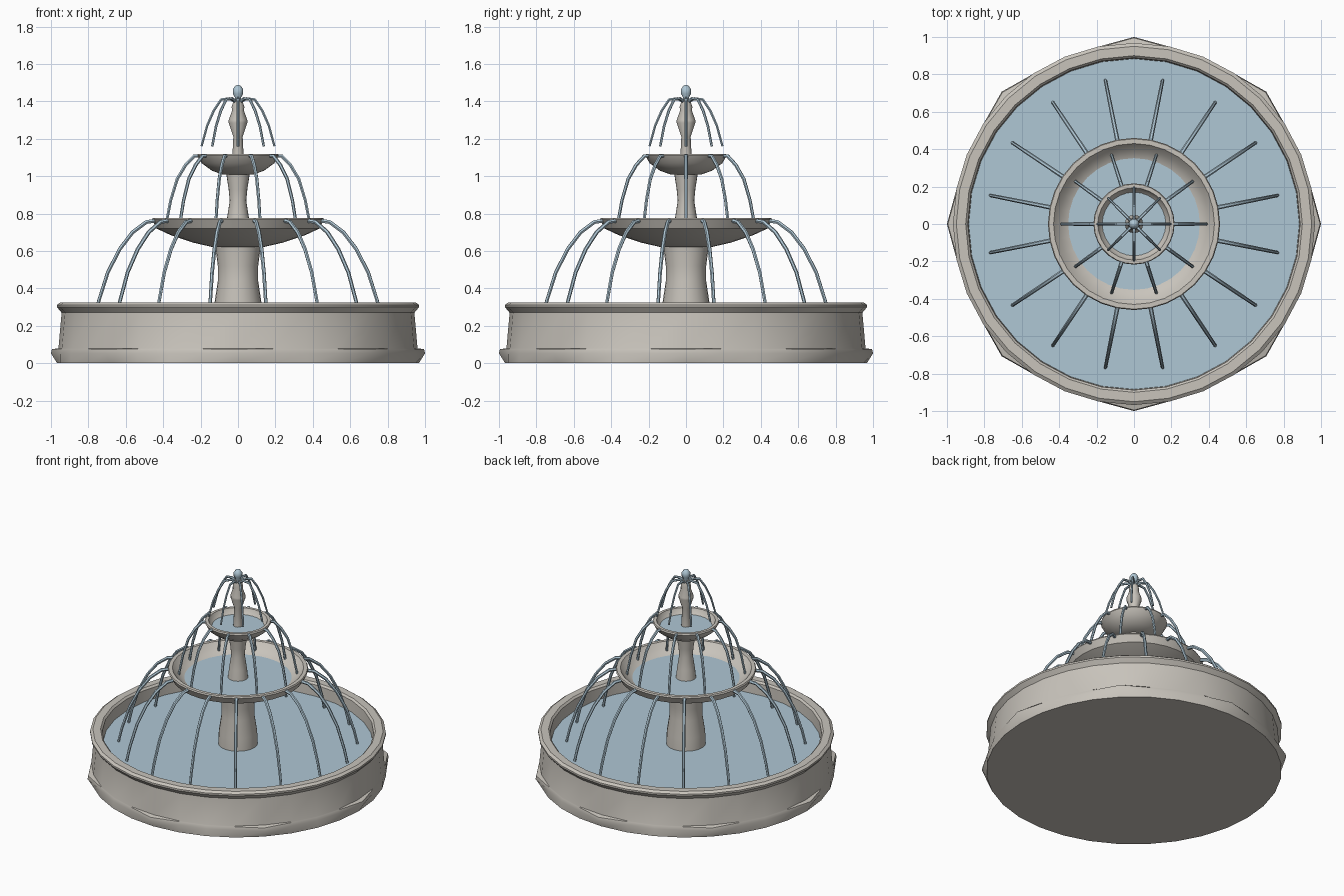
import bpy, bmesh, math

cube = bpy.data.objects.get("Cube")
if cube:
    bpy.data.objects.remove(cube, do_unlink=True)


def make_material(name, rgb):
    mat = bpy.data.materials.new(name)
    mat.use_nodes = True
    mat.diffuse_color = (*rgb, 1)
    mat.node_tree.nodes["Principled BSDF"].inputs["Base Color"].default_value = (*rgb, 1)
    return mat


stone = make_material("pale stone", (0.58, 0.55, 0.50))
water = make_material("pale blue water", (0.43, 0.57, 0.66))


def finish(obj, angle):
    bpy.ops.object.select_all(action="DESELECT")
    obj.select_set(True)
    bpy.context.view_layer.objects.active = obj
    bpy.ops.object.shade_smooth_by_angle(angle=math.radians(angle))


def lathe(name, profile, mat, sides=32, bumps=(), angle=35):
    """Turn (radius, height) points about z, closing both ends.
    Rings listed in bumps are pushed out at every eighth of a turn."""
    bm = bmesh.new()
    rings = []
    for row, (r, z) in enumerate(profile):
        ring = []
        for i in range(sides):
            a = math.tau * i / sides
            rr = r + (0.033 if row in bumps and i % (sides // 8) == 0 else 0)
            ring.append(bm.verts.new((rr * math.cos(a), rr * math.sin(a), z)))
        rings.append(ring)
    for low, high in zip(rings, rings[1:]):
        for i in range(sides):
            j = (i + 1) % sides
            bm.faces.new((low[i], low[j], high[j], high[i]))
    bm.faces.new(rings[0][::-1])
    bm.faces.new(rings[-1])
    bmesh.ops.recalc_face_normals(bm, faces=bm.faces)
    mesh = bpy.data.meshes.new(name)
    bm.to_mesh(mesh)
    bm.free()
    mesh.materials.append(mat)
    obj = bpy.data.objects.new(name, mesh)
    bpy.context.collection.objects.link(obj)
    finish(obj, angle)
    return obj


def streams(name, path, count, offset, thickness):
    """Ring of falling jets that follow one (radius, height) path."""
    curve = bpy.data.curves.new(name, "CURVE")
    curve.dimensions = "3D"
    curve.bevel_depth = thickness
    curve.bevel_resolution = 1
    curve.use_fill_caps = True
    for k in range(count):
        a = math.tau * (k + offset) / count
        spline = curve.splines.new("POLY")
        spline.points.add(len(path) - 1)
        for i, (point, (r, z)) in enumerate(zip(spline.points, path)):
            point.co = (r * math.cos(a), r * math.sin(a), z, 1)
            point.radius = 1 - 0.25 * i / (len(path) - 1)
    curve.materials.append(water)
    obj = bpy.data.objects.new(name, curve)
    bpy.context.collection.objects.link(obj)
    bpy.ops.object.select_all(action="DESELECT")
    obj.select_set(True)
    bpy.context.view_layer.objects.active = obj
    bpy.ops.object.convert(target="MESH")
    finish(bpy.context.view_layer.objects.active, 35)


# Ground basin with a scalloped plinth and a rolled rim
lathe("basin", [(0.967, 0), (0.967, 0.053), (0.962, 0.075), (0.96, 0.08),
                (0.943, 0.27), (0.968, 0.30), (0.968, 0.312), (0.95, 0.325),
                (0.90, 0.325), (0.888, 0.312), (0.882, 0.20)],
      stone, 32, bumps=(1, 2))
lathe("basin_water", [(0.884, 0.225), (0.884, 0.232)], water)

# Lower pedestal and middle bowl
lathe("lower_pedestal", [(0.13, 0.21), (0.126, 0.32), (0.108, 0.44),
                         (0.108, 0.52), (0.122, 0.63)], stone, 24)
lathe("middle_bowl", [(0.14, 0.622), (0.24, 0.645), (0.36, 0.685), (0.435, 0.72),
                      (0.46, 0.768), (0.455, 0.777), (0.43, 0.777),
                      (0.40, 0.74), (0.34, 0.70)], stone)
lathe("middle_water", [(0.345, 0.70), (0.352, 0.708)], water)

# Upper pedestal and top bowl
lathe("upper_pedestal", [(0.068, 0.69), (0.058, 0.78), (0.044, 0.87),
                         (0.05, 0.93), (0.064, 1.02)], stone, 20)
lathe("top_bowl", [(0.085, 1.01), (0.14, 1.03), (0.195, 1.07), (0.217, 1.11),
                   (0.213, 1.12), (0.193, 1.12), (0.18, 1.09), (0.155, 1.07)],
      stone, 28)
lathe("top_water", [(0.168, 1.074), (0.175, 1.082)], water, 28)

# Turned post with its bulging knob, and the spout of water on top
lathe("top_post", [(0.032, 1.07), (0.025, 1.21), (0.05, 1.285), (0.05, 1.30),
                   (0.032, 1.35), (0.034, 1.37), (0.022, 1.41)], stone, 12)
lathe("water_spout", [(0.016, 1.39), (0.016, 1.42), (0.028, 1.44),
                      (0.028, 1.465), (0.015, 1.483), (0.004, 1.488)], water, 10, angle=50)

# Three tiers of falling jets
streams("top_jets", [(0.01, 1.395), (0.045, 1.415), (0.09, 1.41), (0.13, 1.35),
                     (0.165, 1.27), (0.195, 1.16)], 8, 0, 0.009)
streams("middle_jets", [(0.195, 1.11), (0.235, 1.107), (0.28, 1.06), (0.325, 0.985),
                        (0.36, 0.87), (0.39, 0.715)], 10, 0, 0.011)
streams("lower_jets", [(0.43, 0.765), (0.50, 0.755), (0.575, 0.70), (0.645, 0.61),
                       (0.71, 0.485), (0.76, 0.33), (0.782, 0.235)], 16, 0.5, 0.012)
